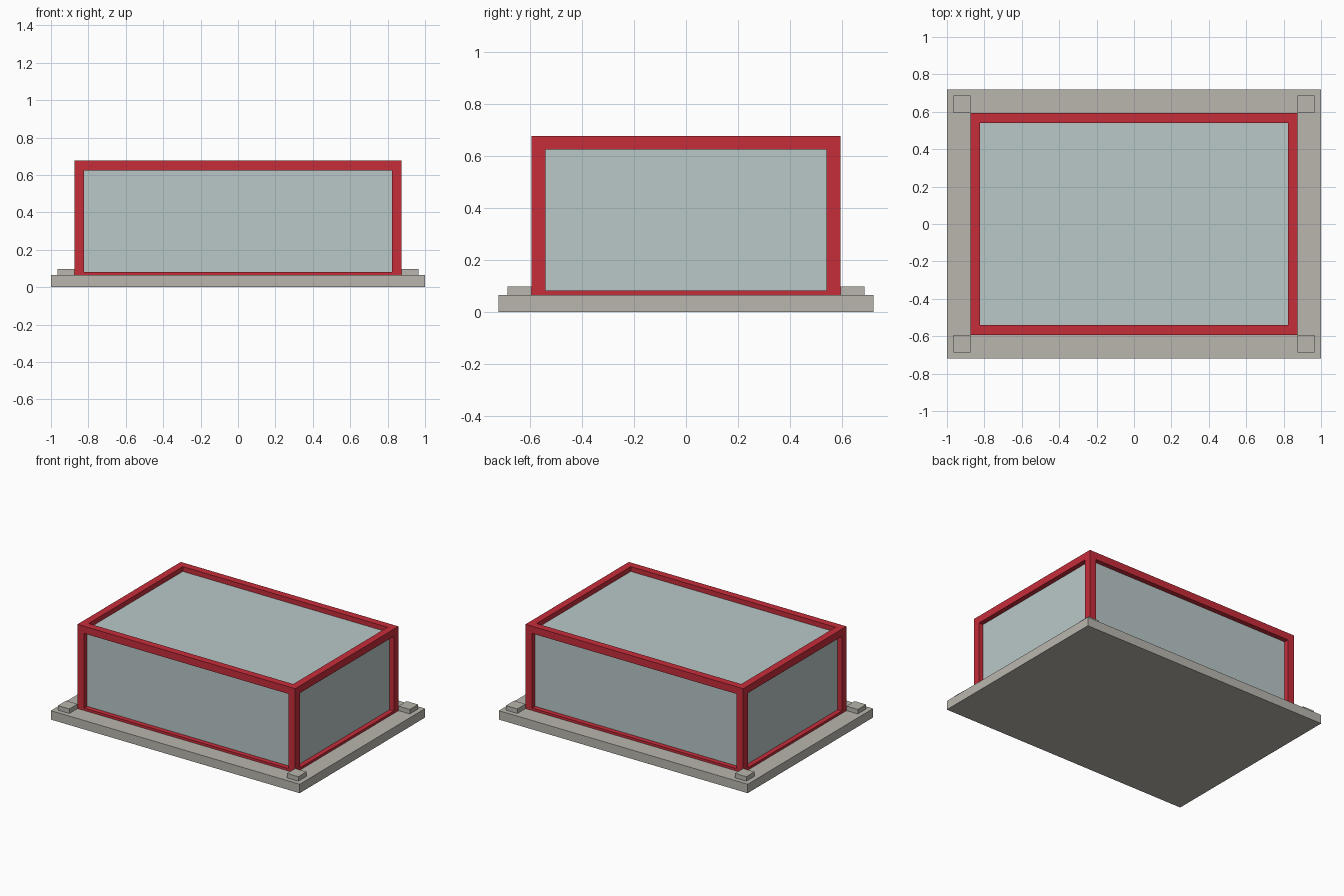
import bpy
import bmesh
from mathutils import Vector

cube = bpy.data.objects.get("Cube")
if cube:
    bpy.data.objects.remove(cube, do_unlink=True)


def make_material(name, color):
    mat = bpy.data.materials.new(name)
    mat.use_nodes = True
    mat.diffuse_color = (*color, 1)
    mat.node_tree.nodes["Principled BSDF"].inputs["Base Color"].default_value = (*color, 1)
    return mat


RED = make_material("red frame paint", (0.565, 0.026, 0.042))
GLASS = make_material("pale glass", (0.491, 0.578, 0.578))
STONE = make_material("warm grey stone", (0.485, 0.468, 0.423))


def box_mesh(low, high):
    """A bmesh box spanning two opposite corners."""
    low, high = Vector(low), Vector(high)
    bm = bmesh.new()
    bmesh.ops.create_cube(bm, size=1)
    bmesh.ops.scale(bm, vec=high - low, verts=bm.verts)
    bmesh.ops.translate(bm, vec=(low + high) / 2, verts=bm.verts)
    return bm


def add_object(name, bm, mat):
    bm.normal_update()
    mesh = bpy.data.meshes.new(name)
    bm.to_mesh(mesh)
    bm.free()
    mesh.materials.append(mat)
    obj = bpy.data.objects.new(name, mesh)
    bpy.context.collection.objects.link(obj)
    return obj


BASE_TOP = 0.065
HALF_X, HALF_Y = 0.875, 0.593
BOTTOM, TOP = 0.03, 0.677
BAR = 0.074
RECESS = 0.035

# Base slab
add_object("base_slab", box_mesh((-1, -0.72, 0), (1, 0.72, BASE_TOP)), STONE)

# Corner blocks sitting diagonally off each frame corner
for side, sx in (("left", 1), ("right", -1)):
    for end, sy in (("front", -1), ("back", 1)):
        xs = sorted((sx * HALF_X, sx * 0.966))
        ys = sorted((sy * HALF_Y, sy * 0.687))
        block = box_mesh((xs[0], ys[0], BASE_TOP), (xs[1], ys[1], 0.098))
        add_object(f"corner_block_{end}_{side}", block, STONE)

# Frame: inset each visible face, then push the openings inward
bm = box_mesh((-HALF_X, -HALF_Y, BOTTOM), (HALF_X, HALF_Y, TOP))
bm.normal_update()
openings = [f for f in bm.faces if f.normal.z > -0.5]
bmesh.ops.inset_individual(bm, faces=openings, thickness=BAR)
openings = bmesh.ops.extrude_discrete_faces(bm, faces=openings)["faces"]
bm.normal_update()
for face in openings:
    bmesh.ops.translate(bm, vec=-face.normal * (RECESS + 0.01), verts=face.verts)
bmesh.ops.delete(bm, geom=openings, context="FACES_ONLY")
add_object("frame", bm, RED)

# Glass panes set back inside the frame
glass = box_mesh((-HALF_X + RECESS, -HALF_Y + RECESS, BASE_TOP - 0.01),
                 (HALF_X - RECESS, HALF_Y - RECESS, TOP - RECESS))
add_object("glass_panes", glass, GLASS)
